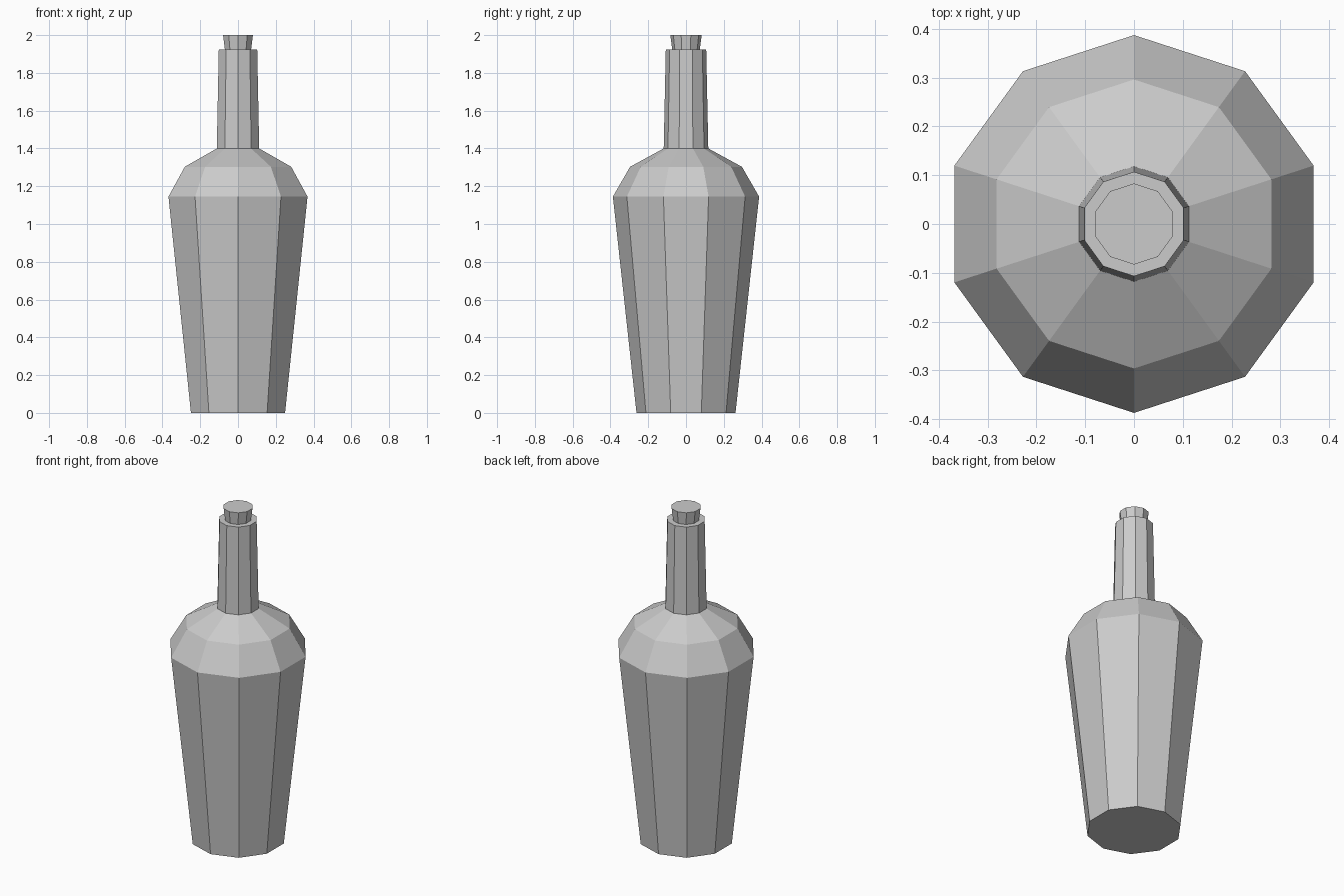
import bpy, bmesh
from math import cos, sin, pi

if "Cube" in bpy.data.objects:
    bpy.data.objects.remove(bpy.data.objects["Cube"])

SIDES = 10


def lathe(name, profile):
    """Closed faceted solid from (radius, height) rings, one corner on the y axis."""
    bm = bmesh.new()
    rings = []
    for r, z in profile:
        angles = [pi / 2 + 2 * pi * i / SIDES for i in range(SIDES)]
        rings.append([bm.verts.new((r * cos(a), r * sin(a), z)) for a in angles])
    for low, high in zip(rings, rings[1:]):
        for i in range(SIDES):
            j = (i + 1) % SIDES
            bm.faces.new((low[i], low[j], high[j], high[i]))
    bm.faces.new(rings[0][::-1])
    bm.faces.new(rings[-1])
    mesh = bpy.data.meshes.new(name)
    bm.to_mesh(mesh)
    bm.free()
    obj = bpy.data.objects.new(name, mesh)
    bpy.context.collection.objects.link(obj)
    return obj


# Bottle: tapered body, two-step shoulder, slim neck
lathe("bottle", [(0.262, 0), (0.387, 1.145), (0.296, 1.303),
                 (0.118, 1.40), (0.107, 1.925)])

# Stopper: flares upward out of the neck
lathe("cork", [(0.070, 1.90), (0.083, 2.0)])
